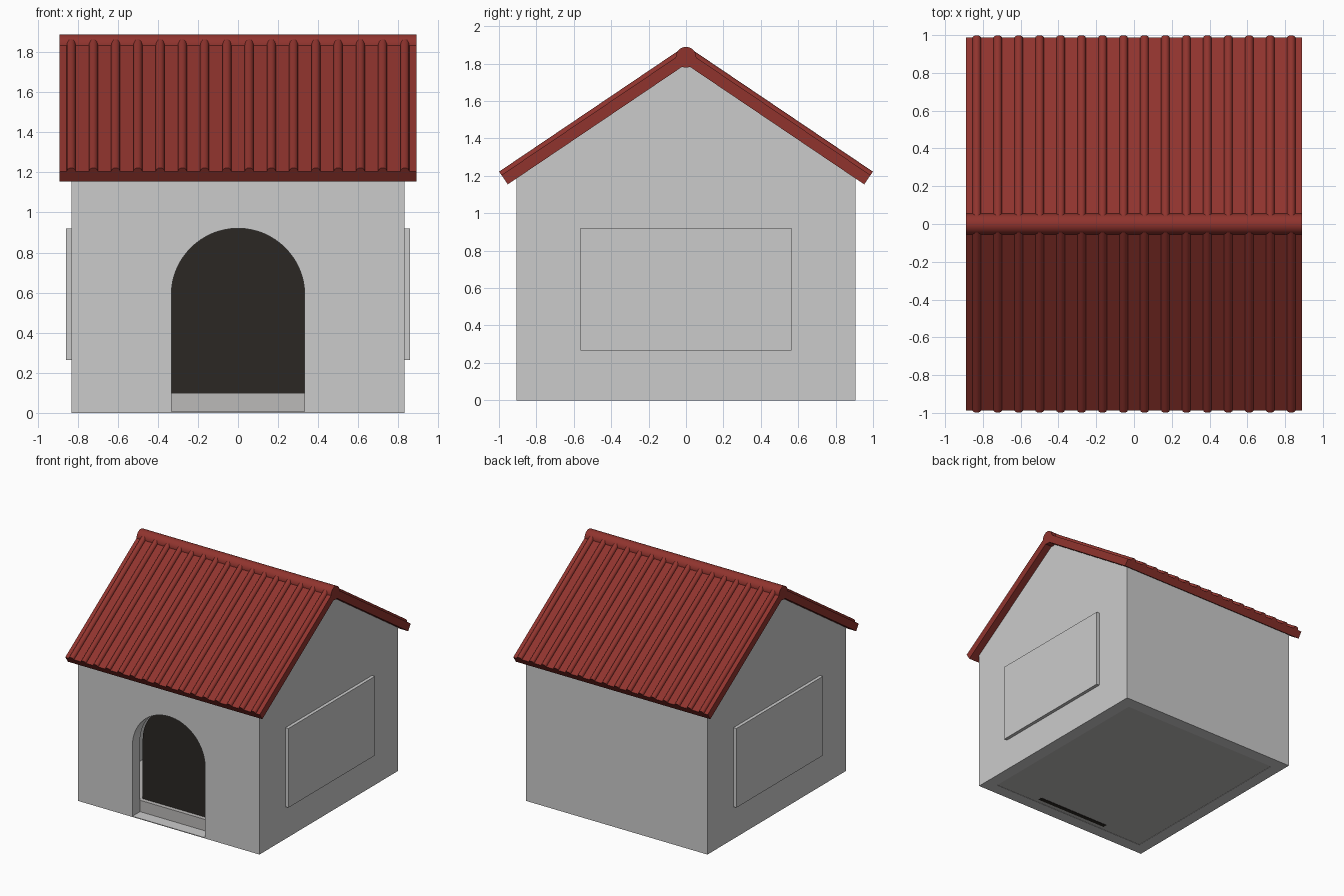
import bpy, bmesh, math
from mathutils import Vector, Matrix

if "Cube" in bpy.data.objects:
    bpy.data.objects.remove(bpy.data.objects["Cube"])

W, D, T = 0.83, 0.905, 0.10            # wall half width, half depth, thickness
SLOPE = math.radians(34)
APEX = 1.797                           # underside of the roof at the ridge
TAN, COS, SIN = math.tan(SLOPE), math.cos(SLOPE), math.sin(SLOPE)


def material(name, rgb):
    m = bpy.data.materials.new(name)
    m.diffuse_color = (*rgb, 1)
    m.use_nodes = True
    m.node_tree.nodes["Principled BSDF"].inputs["Base Color"].default_value = m.diffuse_color
    return m


RED = material("roof_red", (0.28, 0.034, 0.027))
DARK = material("dark_opening", (0.024, 0.02, 0.017))
FLOOR = material("floor_grey", (0.5, 0.49, 0.48))


def finish(name, bm, mat=None, smooth=False):
    bmesh.ops.recalc_face_normals(bm, faces=bm.faces)
    me = bpy.data.meshes.new(name)
    bm.to_mesh(me)
    bm.free()
    ob = bpy.data.objects.new(name, me)
    bpy.context.collection.objects.link(ob)
    if mat:
        me.materials.append(mat)
    if smooth:
        bpy.ops.object.select_all(action='DESELECT')
        ob.select_set(True)
        bpy.context.view_layer.objects.active = ob
        bpy.ops.object.shade_smooth_by_angle(angle=math.radians(40))
    return ob


def prism(name, profile, axis, a, b, mat=None):
    """Extrude a 2D profile along x (profile = y,z) or y (profile = x,z)."""
    bm = bmesh.new()
    pt = (lambda u, v: (a, u, v)) if axis == 'x' else (lambda u, v: (u, a, v))
    f = bm.faces.new([bm.verts.new(pt(u, v)) for u, v in profile])
    ext = bmesh.ops.extrude_face_region(bm, geom=[f])["geom"]
    move = Vector((b - a, 0, 0)) if axis == 'x' else Vector((0, b - a, 0))
    bmesh.ops.translate(bm, vec=move, verts=[g for g in ext if isinstance(g, bmesh.types.BMVert)])
    return finish(name, bm, mat)


def box(name, lo, hi, mat=None):
    rect = [(lo[0], lo[2]), (hi[0], lo[2]), (hi[0], hi[2]), (lo[0], hi[2])]
    return prism(name, rect, 'y', lo[1], hi[1], mat)


def add_rod(bm, p, q, r, seg):
    p, q = Vector(p), Vector(q)
    rot = (q - p).to_track_quat('Z', 'Y').to_matrix().to_4x4()
    bmesh.ops.create_cone(bm, cap_ends=True, segments=seg, radius1=r, radius2=r,
                          depth=(q - p).length, matrix=Matrix.Translation((p + q) / 2) @ rot)


def cut(ob, cutter):
    mod = ob.modifiers.new("cut", 'BOOLEAN')
    mod.operation, mod.object, mod.solver = 'DIFFERENCE', cutter, 'EXACT'
    bpy.context.view_layer.objects.active = ob
    bpy.ops.object.modifier_apply(modifier=mod.name)
    bpy.data.objects.remove(cutter)


def gable(d, bottom, apex):
    return [(-d, bottom), (d, bottom), (d, apex - d * TAN), (0, apex), (-d, apex - d * TAN)]


def arch(z0):
    r, spring, n = 0.333, 0.588, 32
    curve = [(r * math.cos(math.pi * i / n), spring + r * math.sin(math.pi * i / n)) for i in range(n + 1)]
    return [(-r, z0), (r, z0)] + curve


# Hollow gabled walls with an arched doorway
walls = prism("walls", gable(D, 0, APEX), 'x', -W, W)
cut(walls, prism("hollow", gable(D - T, -0.1, APEX + 0.05), 'x', -W + T, W - T))
cut(walls, prism("doorway", arch(0.006), 'y', -D - 0.1, -D + T + 0.05))

# Floor slab and the dark panel behind the doorway
box("floor", (-W + T, -D + T, 0.002), (W - T, D - T, 0.10), FLOOR)
prism("door_panel", arch(0), 'y', -D + 0.135, -D + 0.17, DARK)

# Raised side panels
for side, s in (("right", 1), ("left", -1)):
    xs = sorted((s * (W - 0.01), s * 0.857))
    box(side + "_side_panel", (xs[0], -0.565, 0.265), (xs[1], 0.565, 0.92))

# Roof sheet: a chevron with square-cut eaves
E, TH = 0.953, 0.06
ez = APEX - E * TAN
top_y, top_z = E + TH * SIN, ez + TH * COS
top_apex = APEX + TH / COS
prism("roof_sheet", [(0, APEX), (E, ez), (top_y, top_z), (0, top_apex),
                     (-top_y, top_z), (-E, ez)], 'x', -0.89, 0.89, RED)

# Round ribs running down both slopes
bm = bmesh.new()
for i in range(16):
    x = (i - 7.5) * 0.111
    for s in (-1, 1):
        add_rod(bm, (x, s * top_y, top_z), (x, s * 0.02, top_apex - 0.02 * TAN), 0.0225, 16)
finish("roof_ribs", bm, RED, smooth=True)

# Ridge cap
bm = bmesh.new()
add_rod(bm, (-0.89, 0, 1.834), (0.89, 0, 1.834), 0.055, 32)
finish("ridge_cap", bm, RED, smooth=True)
